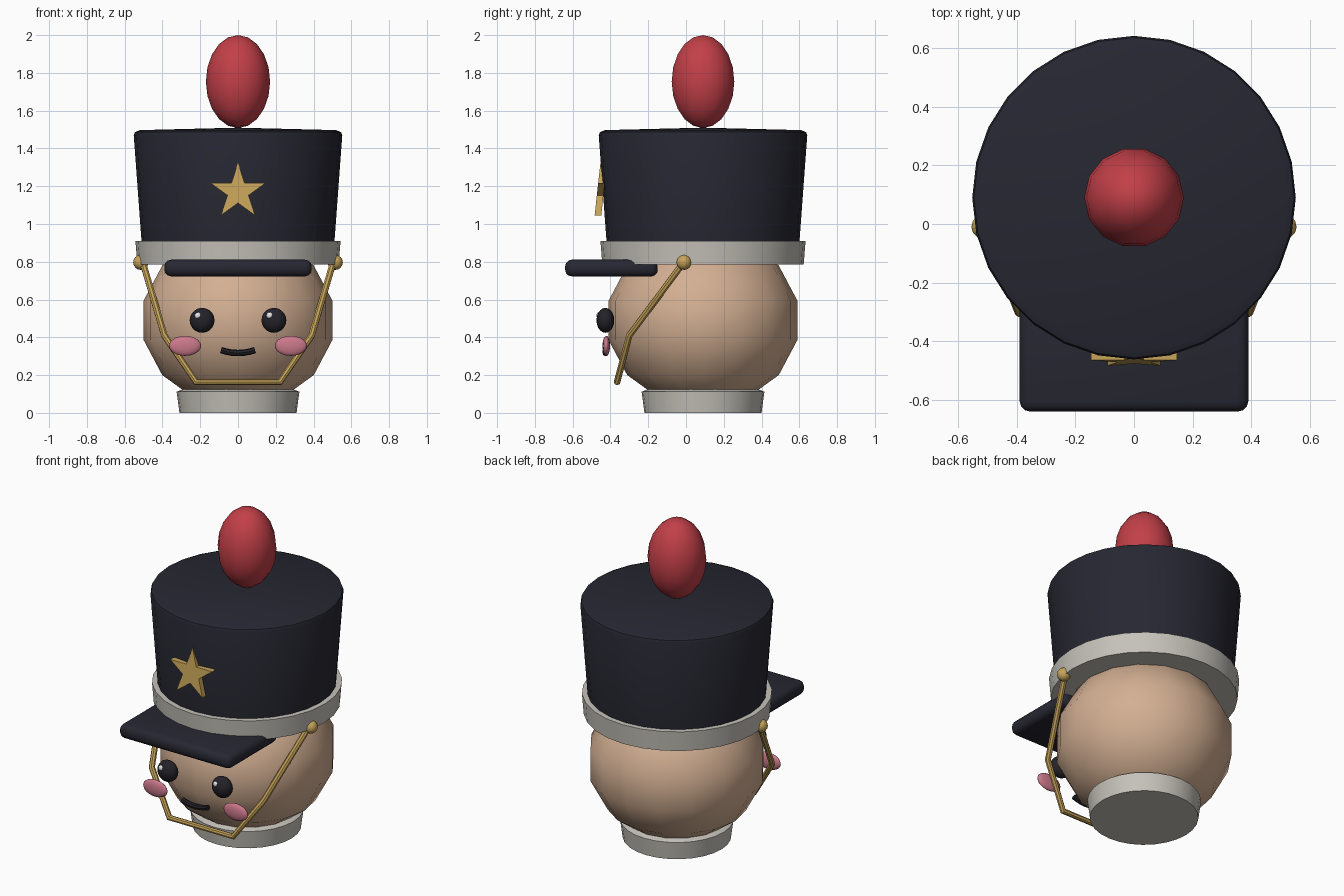
import bpy, bmesh, math
from mathutils import Matrix, Vector

if "Cube" in bpy.data.objects:
    bpy.data.objects.remove(bpy.data.objects["Cube"])

CY = 0.09  # depth of the head axis


def material(name, rgb):
    m = bpy.data.materials.new(name)
    m.diffuse_color = (*rgb, 1)
    m.use_nodes = True
    m.node_tree.nodes["Principled BSDF"].inputs["Base Color"].default_value = m.diffuse_color
    return m


NAVY = material("navy", (0.020, 0.020, 0.032))
SKIN = material("skin", (0.65, 0.43, 0.29))
RED = material("red", (0.54, 0.05, 0.065))
GREY = material("warm grey", (0.56, 0.54, 0.49))
GOLD = material("gold", (0.57, 0.37, 0.10))
PINK = material("pink", (0.60, 0.19, 0.26))
BLACK = material("black", (0.016, 0.016, 0.022))
WHITE = material("white", (0.8, 0.8, 0.8))


def finish(ob, name, mat, angle=None):
    ob.name = name
    ob.data.materials.clear()
    ob.data.materials.append(mat)
    if angle:
        bpy.ops.object.select_all(action='DESELECT')
        ob.select_set(True)
        bpy.context.view_layer.objects.active = ob
        bpy.ops.object.shade_smooth_by_angle(angle=math.radians(angle))
    return ob


def from_bmesh(bm, name, mat, angle=None):
    bmesh.ops.recalc_face_normals(bm, faces=bm.faces[:])
    me = bpy.data.meshes.new(name)
    bm.to_mesh(me)
    bm.free()
    ob = bpy.data.objects.new(name, me)
    bpy.context.collection.objects.link(ob)
    return finish(ob, name, mat, angle)


def ellipsoid(name, loc, scale, mat, seg=16, rings=10, turn=0):
    bm = bmesh.new()
    bmesh.ops.create_uvsphere(bm, u_segments=seg, v_segments=rings, radius=1)
    bmesh.ops.transform(bm, verts=bm.verts[:], matrix=Matrix.Translation(loc)
                        @ Matrix.Diagonal((*scale, 1)) @ Matrix.Rotation(turn, 4, 'Z'))
    return from_bmesh(bm, name, mat, 80)


def lathe(name, profile, mat, seg=28, angle=30):
    """Spin (radius, z) points round the head axis; both ends are capped."""
    bm = bmesh.new()
    pts = [bm.verts.new((r, CY, z)) for r, z in profile]
    edges = [bm.edges.new(p) for p in zip(pts, pts[1:])]
    bmesh.ops.spin(bm, geom=pts + edges, cent=(0, CY, 0), axis=(0, 0, 1),
                   angle=math.tau, steps=seg)
    bmesh.ops.remove_doubles(bm, verts=bm.verts[:], dist=0.0005)
    return from_bmesh(bm, name, mat, angle)


def tube(name, points, radius, mat):
    cu = bpy.data.curves.new(name, 'CURVE')
    cu.dimensions = '3D'
    cu.bevel_depth = radius
    cu.bevel_resolution = 2
    cu.use_fill_caps = True
    sp = cu.splines.new('POLY')
    sp.points.add(len(points) - 1)
    for p, co in zip(sp.points, points):
        p.co = (*co, 1)
    ob = bpy.data.objects.new(name, cu)
    bpy.context.collection.objects.link(ob)
    bpy.ops.object.select_all(action='DESELECT')
    ob.select_set(True)
    bpy.context.view_layer.objects.active = ob
    bpy.ops.object.convert(target='MESH')
    return finish(bpy.context.view_layer.objects.active, name, mat, 40)


# Head and collar
ellipsoid("head", (0, CY, 0.49), (0.513, 0.513, 0.465), SKIN, 16, 7)
lathe("collar", [(0, 0), (0.31, 0), (0.325, 0.112), (0.285, 0.128), (0, 0.128)], GREY)

# Hat: band, body with a softly rounded rim, plume
lathe("hat_band", [(0, 0.785), (0.533, 0.785), (0.543, 0.91), (0, 0.91)], GREY)
lathe("hat_body", [(0, 0.87), (0.508, 0.87), (0.552, 1.47), (0.546, 1.486),
                   (0.52, 1.497), (0, 1.51)], NAVY)
ellipsoid("plume", (0, CY, 1.754), (0.17, 0.17, 0.246), RED, 14, 10, math.pi / 14)

# Visor slab with rounded edges
bm = bmesh.new()
bmesh.ops.create_cube(bm, size=1, matrix=Matrix.Translation((0, -0.395, 0.767))
                      @ Matrix.Diagonal((0.78, 0.49, 0.088, 1)))
bmesh.ops.bevel(bm, geom=bm.edges[:], offset=0.035, segments=3, profile=0.5,
                affect='EDGES')
from_bmesh(bm, "visor", NAVY, 35)

# Star badge, leaning slightly forward at its foot
bm = bmesh.new()
ring = []
for i in range(10):
    r = 0.059 if i % 2 else 0.154
    a = math.pi / 2 + i * math.pi / 5
    x, z = r * math.cos(a), r * math.sin(a)
    ring.append(bm.verts.new((x, -0.470 + 0.11 * z, 1.17 + z)))
face = bm.faces.new(ring)
ext = bmesh.ops.extrude_face_region(bm, geom=[face])
bmesh.ops.translate(bm, vec=(0, 0.035, 0),
                    verts=[g for g in ext["geom"] if isinstance(g, bmesh.types.BMVert)])
from_bmesh(bm, "star_badge", GOLD)

# Paired face parts and strap buttons
for side, s in (("left", -1), ("right", 1)):
    ellipsoid(side + "_eye", (s * 0.19, -0.427, 0.49), (0.066, 0.047, 0.066), BLACK)
    ellipsoid(side + "_eye_glint", (s * 0.19 - 0.022, -0.462, 0.515),
              (0.018, 0.012, 0.018), WHITE, 10, 6)
    ellipsoid(side + "_cheek", (s * 0.28, -0.422, 0.355), (0.085, 0.02, 0.053), PINK)
    ellipsoid(side + "_strap_button", (s * 0.515, -0.01, 0.797), (0.04, 0.04, 0.04),
              GOLD, 12, 8)

# Mouth: shallow smile
tube("mouth", [(x, -0.425, 0.317 + 1.9 * x * x)
               for x in (-0.09, -0.06, -0.03, 0, 0.03, 0.06, 0.09)], 0.017, BLACK)

# Chin strap, mirrored around the jaw
half = [(0.505, -0.01, 0.80), (0.39, -0.30, 0.41), (0.222, -0.365, 0.163)]
tube("chin_strap", [(-x, y, z) for x, y, z in half] + half[::-1], 0.018, GOLD)
